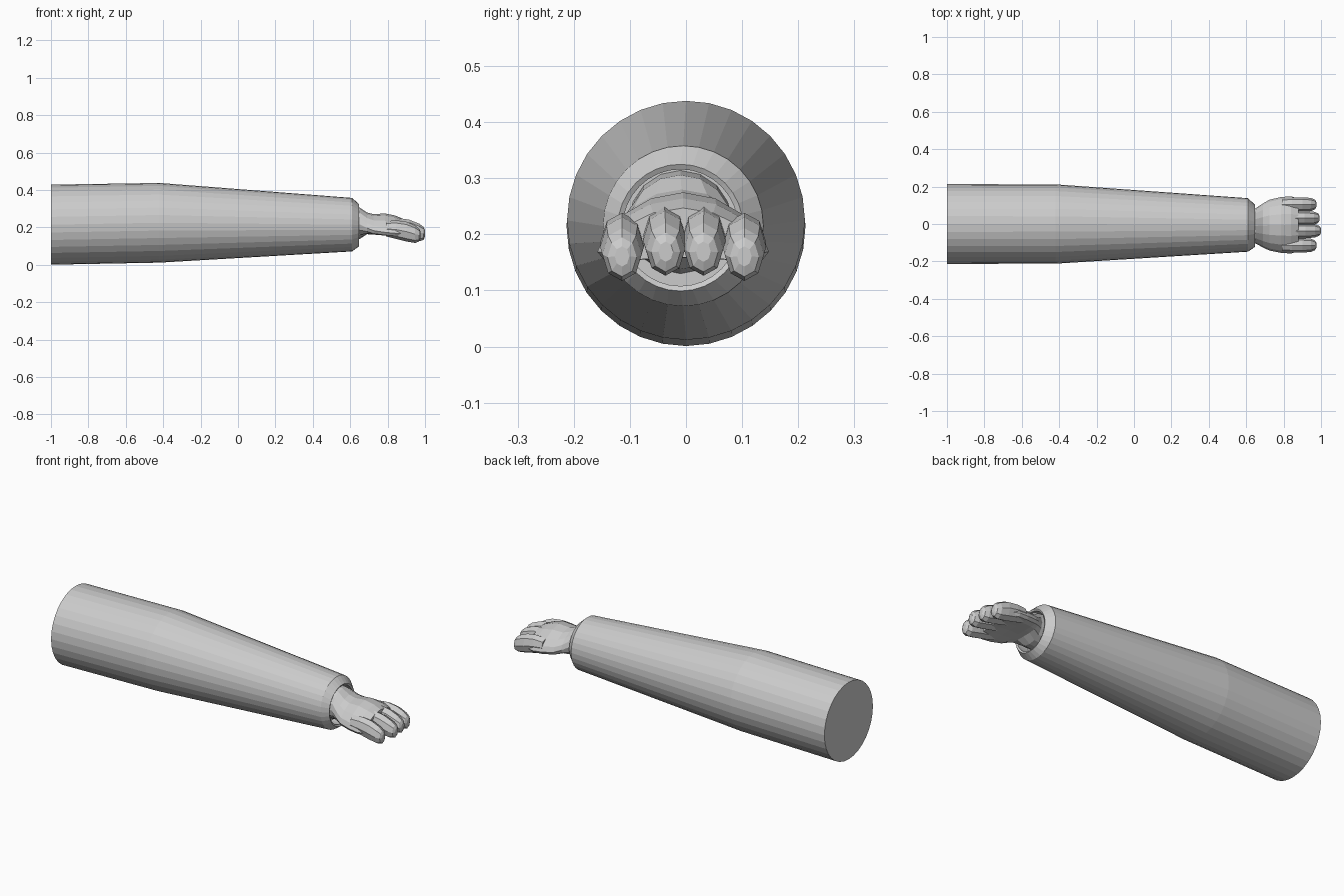
import bpy, bmesh
from math import cos, sin, tau


def loft(name, rings, sides):
    """Skin rings (x, y, z, half width, half height, arch) along x; cap both ends."""
    bm = bmesh.new()
    loops = []
    for x, y, z, ry, rz, arch in rings:
        loop = []
        for i in range(sides):
            a = tau * i / sides
            u = cos(a)
            loop.append(bm.verts.new((x, y + ry * u, z + rz * sin(a) - arch * u * u)))
        loops.append(loop)
    for a, b in zip(loops, loops[1:]):
        for i in range(sides):
            j = (i + 1) % sides
            bm.faces.new((a[i], a[j], b[j], b[i]))
    bm.faces.new(loops[0][::-1])
    bm.faces.new(loops[-1])
    bmesh.ops.recalc_face_normals(bm, faces=bm.faces)
    me = bpy.data.meshes.new(name)
    bm.to_mesh(me)
    bm.free()
    ob = bpy.data.objects.new(name, me)
    bpy.context.collection.objects.link(ob)
    return ob


# sleeve: long tapered tube, bevelled cuff and recessed opening
loft("sleeve", [
    (-1.00, 0.000, 0.215, 0.213, 0.214, 0),
    (-0.42, 0.000, 0.225, 0.212, 0.213, 0),
    (0.61, -0.005, 0.215, 0.143, 0.143, 0),
    (0.647, -0.010, 0.212, 0.112, 0.113, 0),
    (0.642, -0.010, 0.212, 0.103, 0.104, 0),
    (0.58, -0.010, 0.212, 0.103, 0.104, 0),
], 32)

# palm: narrow wrist flaring to a wide, arched back of the hand
loft("palm", [
    (0.58, -0.010, 0.222, 0.092, 0.092, 0),
    (0.65, -0.010, 0.222, 0.094, 0.084, 0.005),
    (0.69, -0.008, 0.222, 0.118, 0.058, 0.025),
    (0.725, -0.006, 0.217, 0.136, 0.054, 0.034),
    (0.785, -0.005, 0.219, 0.149, 0.056, 0.045),
    (0.84, -0.005, 0.211, 0.153, 0.053, 0.042),
    (0.88, -0.005, 0.203, 0.140, 0.044, 0.036),
], 16)

# four fingers: base y, tip y, tip x, height offset
fingers = [(0.104, 0.104, 0.975, -0.012), (0.033, 0.031, 0.992, 0.002),
           (-0.040, -0.036, 1.000, 0.002), (-0.114, -0.114, 0.975, -0.012)]
for n, (y0, y1, tip, dz) in enumerate(fingers, 1):
    steps = [(0.0, 0.205, 0.034, 0.040), (0.30, 0.199, 0.038, 0.050),
             (0.60, 0.187, 0.039, 0.053), (0.85, 0.172, 0.035, 0.047),
             (0.96, 0.167, 0.026, 0.035), (1.0, 0.168, 0.013, 0.018)]
    loft(f"finger_{n}", [
        (0.79 + (tip - 0.79) * t, y0 + (y1 - y0) * t, z + dz * (1 - t * 0.4), w, h, 0)
        for t, z, w, h in steps], 8)
